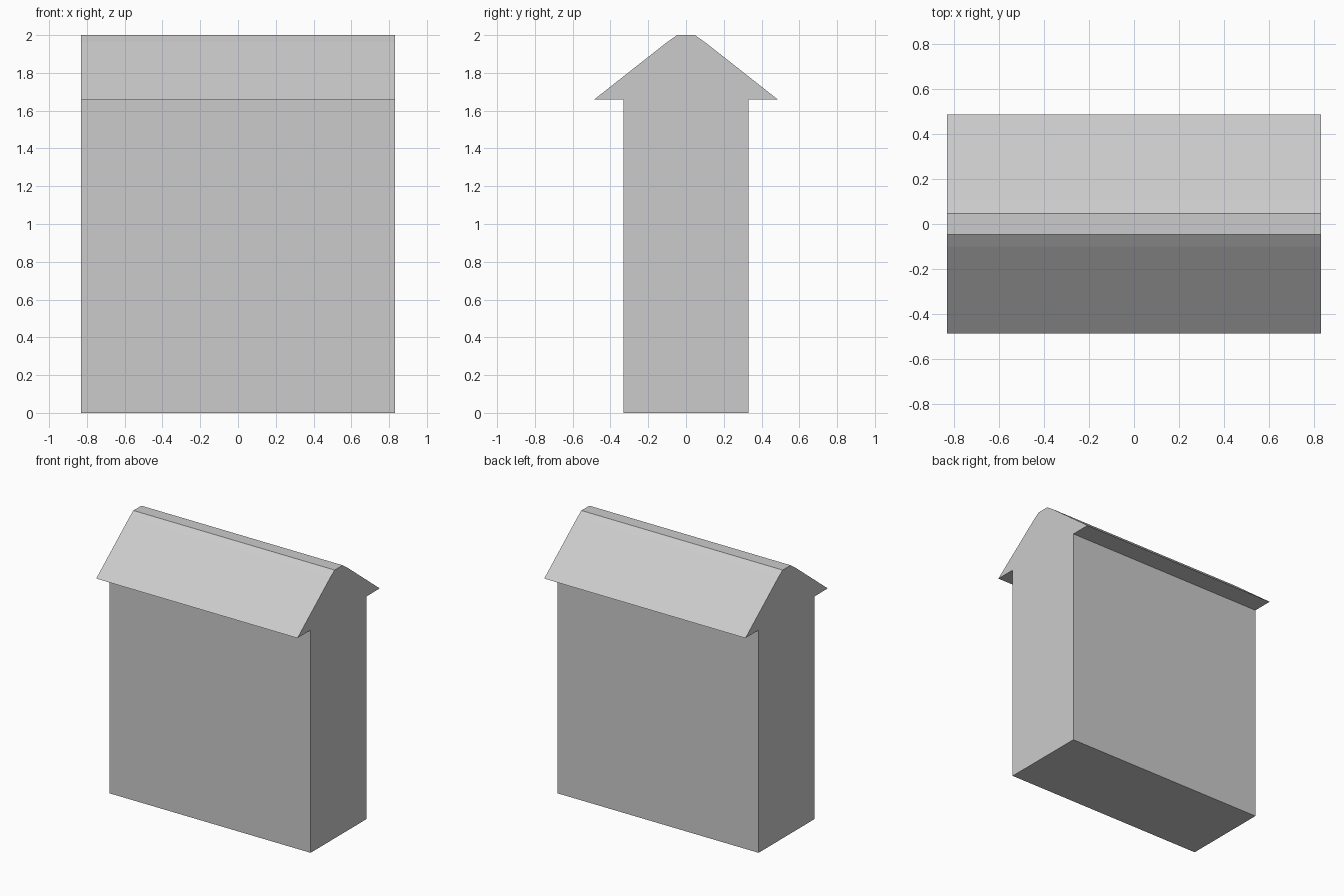
import bpy, bmesh

if "Cube" in bpy.data.objects:
    bpy.data.objects.remove(bpy.data.objects["Cube"])

HALF_LENGTH = 0.83

# Half of the gable outline (y, z): wall, eave overhang, roof slope, ridge
half = [(0.33, 0.0), (0.33, 1.66), (0.485, 1.66), (0.10, 1.963), (0.047, 2.0)]
profile = half + [(-y, z) for y, z in reversed(half)]

# House body with overhanging roof: one profile extruded along x
bm = bmesh.new()
end = bm.faces.new([bm.verts.new((-HALF_LENGTH, y, z)) for y, z in profile])
ext = bmesh.ops.extrude_face_region(bm, geom=[end], use_keep_orig=True)
verts = [g for g in ext["geom"] if isinstance(g, bmesh.types.BMVert)]
bmesh.ops.translate(bm, verts=verts, vec=(2 * HALF_LENGTH, 0, 0))
bmesh.ops.recalc_face_normals(bm, faces=bm.faces)

mesh = bpy.data.meshes.new("gabled_house")
bm.to_mesh(mesh)
bm.free()
house = bpy.data.objects.new("gabled_house", mesh)
bpy.context.collection.objects.link(house)
